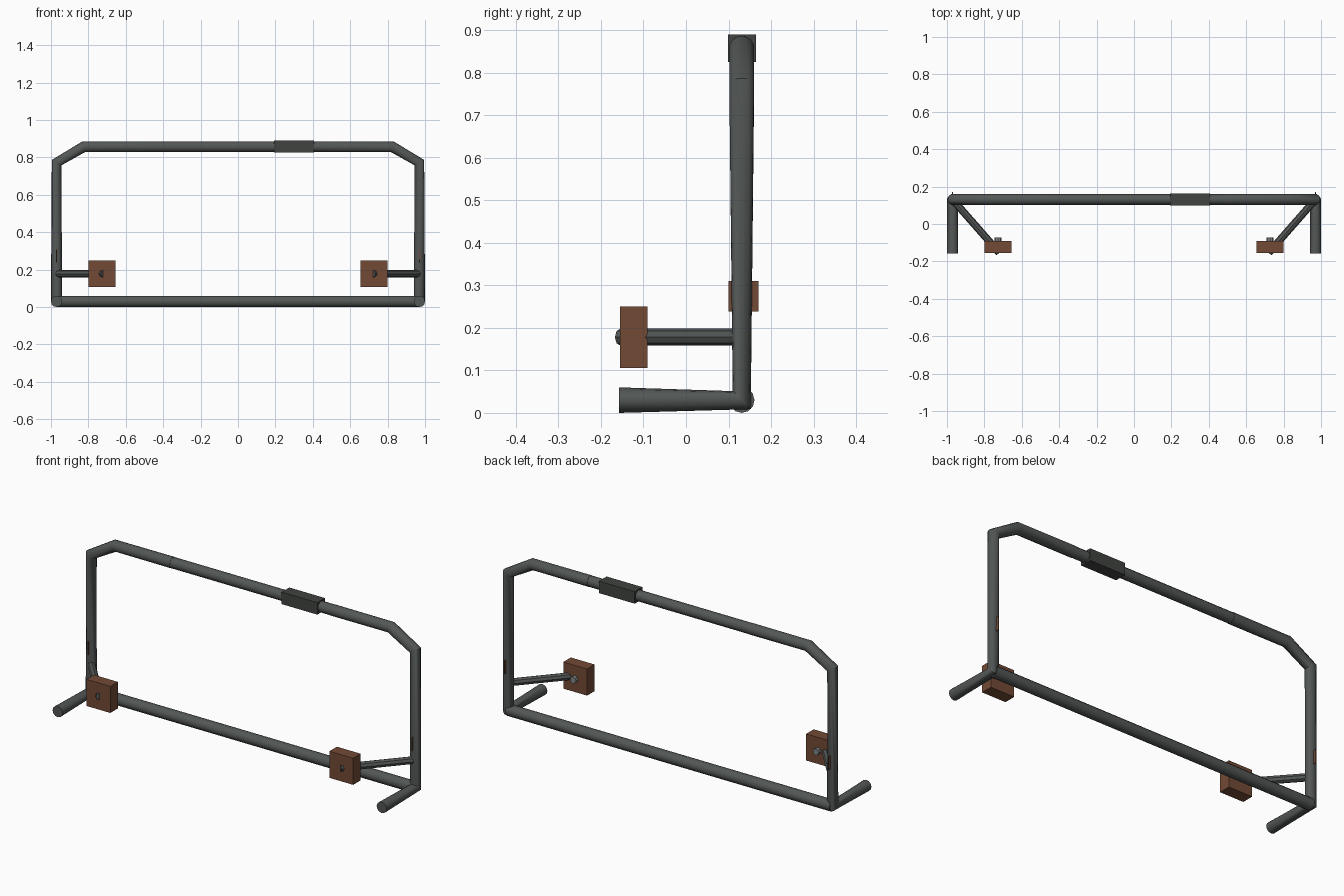
import bpy

if "Cube" in bpy.data.objects:
    bpy.data.objects.remove(bpy.data.objects["Cube"])


def material(name, color):
    m = bpy.data.materials.new(name)
    m.diffuse_color = (*color, 1)
    m.use_nodes = True
    m.node_tree.nodes["Principled BSDF"].inputs["Base Color"].default_value = m.diffuse_color
    return m


STEEL = material("dark_steel", (0.085, 0.095, 0.09))
PAD = material("dark_grip", (0.05, 0.056, 0.05))
BROWN = material("brown", (0.17, 0.068, 0.036))
BOLT = material("bolt_grey", (0.22, 0.24, 0.24))


def tube(name, points, radius, mat, res=4):
    """Round tube swept along a straight-segment path."""
    cu = bpy.data.curves.new(name, 'CURVE')
    cu.dimensions = '3D'
    cu.bevel_depth = radius
    cu.bevel_resolution = res
    cu.use_fill_caps = True
    sp = cu.splines.new('POLY')
    sp.points.add(len(points) - 1)
    for p, co in zip(sp.points, points):
        p.co = (*co, 1)
    ob = bpy.data.objects.new(name, cu)
    bpy.context.collection.objects.link(ob)
    bpy.ops.object.select_all(action='DESELECT')
    ob.select_set(True)
    bpy.context.view_layer.objects.active = ob
    bpy.ops.object.convert(target='MESH')
    ob = bpy.context.view_layer.objects.active
    ob.data.materials.clear()
    ob.data.materials.append(mat)
    bpy.ops.object.shade_smooth_by_angle(angle=0.7)
    return ob


def box(name, lo, hi, mat):
    """Box between two opposite corners."""
    bpy.ops.mesh.primitive_cube_add(
        size=1, location=[(a + b) / 2 for a, b in zip(lo, hi)])
    ob = bpy.context.object
    ob.name = name
    ob.scale = [abs(b - a) for a, b in zip(lo, hi)]
    bpy.ops.object.transform_apply(location=False, rotation=False, scale=True)
    ob.data.materials.append(mat)
    return ob


Y, Z_LOW, Z_TOP = 0.131, 0.03, 0.857

for side, s in (("left", -1), ("right", 1)):
    # foot, upright, angled corner and end of the top rail in one bent tube
    tube(f"{side}_frame_tube",
         [(s * 0.97, -0.157, Z_LOW), (s * 0.97, Y, Z_LOW), (s * 0.97, Y, 0.772),
          (s * 0.825, Y, Z_TOP), (s * 0.48, Y, Z_TOP)], 0.03, STEEL)
    # diagonal support arm, its tip poking through the block
    tube(f"{side}_support_arm",
         [(s * 0.97, Y, 0.178), (s * 0.72, -0.154, 0.178)], 0.02, STEEL, 2)
    # mounting block and bolt behind it
    box(f"{side}_block", (s * 0.727 - 0.071, -0.155, 0.106),
        (s * 0.727 + 0.071, -0.091, 0.25), BROWN)
    tube(f"{side}_bolt", [(s * 0.727, -0.12, 0.178), (s * 0.727, -0.071, 0.178)],
         0.018, BOLT, 2)
    # thin tab showing behind the upright
    box(f"{side}_tab", (s * 0.97 - 0.002, 0.10, 0.238),
        (s * 0.97 + 0.002, 0.17, 0.31), BROWN)

# cross rails
tube("bottom_rail", [(-0.97, Y, Z_LOW), (0.97, Y, Z_LOW)], 0.03, STEEL)
tube("top_rail", [(-0.6, Y, Z_TOP), (0.6, Y, Z_TOP)], 0.0285, STEEL)

# square grip on the top rail
box("rail_grip", (0.192, 0.099, 0.825), (0.406, 0.164, 0.89), PAD)
